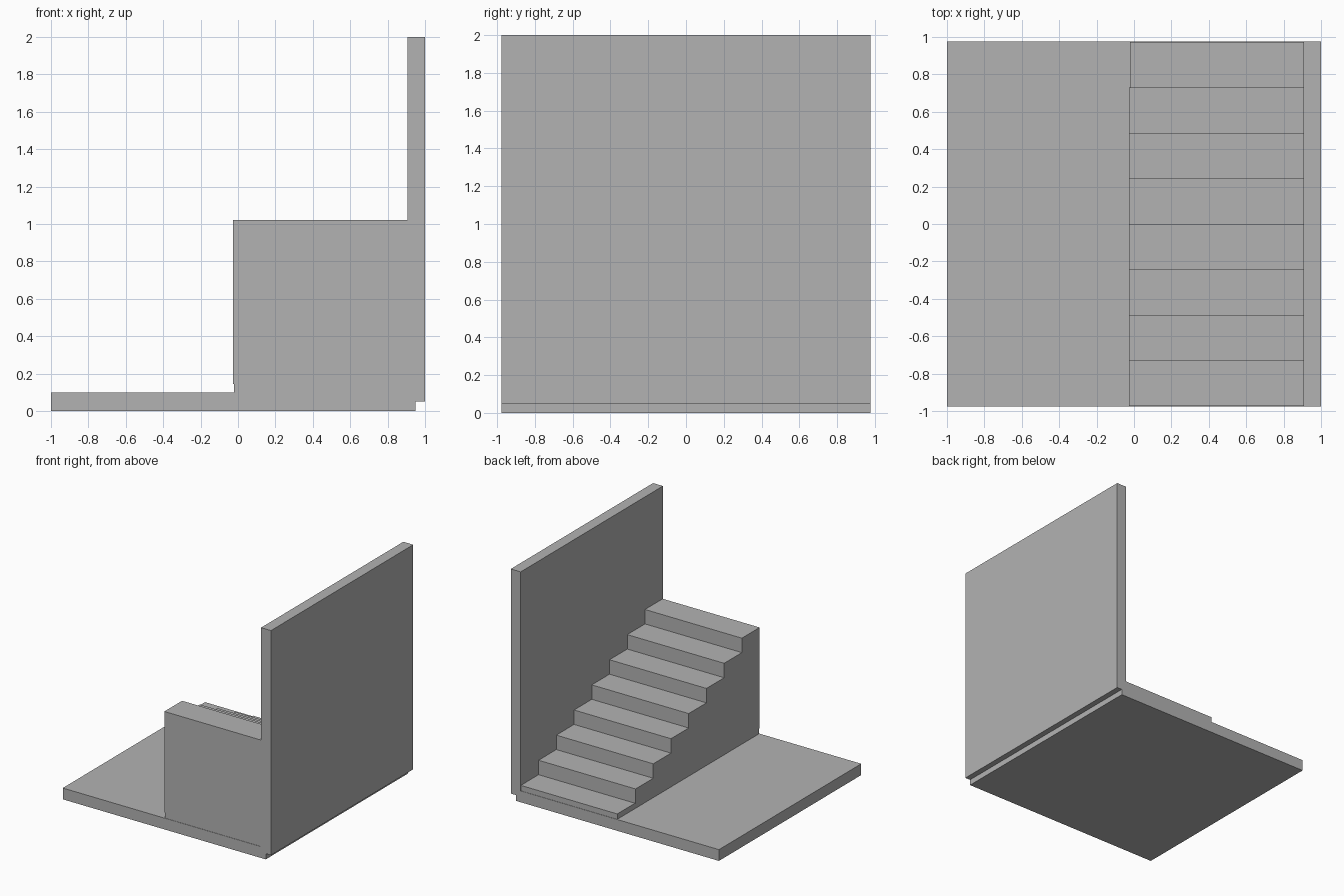
import bpy, bmesh

if "Cube" in bpy.data.objects:
    bpy.data.objects.remove(bpy.data.objects["Cube"])

grey = bpy.data.materials.new("plain grey")
grey.diffuse_color = (0.45, 0.45, 0.45, 1)
grey.use_nodes = True
grey.node_tree.nodes["Principled BSDF"].inputs["Base Color"].default_value = grey.diffuse_color


def finish(name, bm):
    bmesh.ops.recalc_face_normals(bm, faces=bm.faces[:])
    mesh = bpy.data.meshes.new(name)
    bm.to_mesh(mesh)
    bm.free()
    mesh.materials.append(grey)
    bpy.context.collection.objects.link(bpy.data.objects.new(name, mesh))


def extrude_x(name, profile, x0, x1):
    """Extrude a closed (y, z) outline from x0 to x1."""
    bm = bmesh.new()
    face = bm.faces.new([bm.verts.new((x0, y, z)) for y, z in profile])
    ext = bmesh.ops.extrude_face_region(bm, geom=[face])
    moved = [v for v in ext["geom"] if isinstance(v, bmesh.types.BMVert)]
    bmesh.ops.translate(bm, verts=moved, vec=(x1 - x0, 0, 0))
    finish(name, bm)


def slab(name, x0, x1, half_y, z0, z1):
    extrude_x(name, [(-half_y, z0), (half_y, z0), (half_y, z1), (-half_y, z1)], x0, x1)


HALF = 0.976           # half depth of floor and wall
STAIR_HALF = 0.973     # half depth of the staircase
STEPS = 8
FIRST, TOP = 0.145, 1.022

# Floor and the wall that overhangs its right edge
slab("floor", -1.0, 0.95, HALF, 0.0, 0.098)
slab("wall", 0.905, 1.0, HALF, 0.05, 2.0)

# Lowest step runs under the whole flight, slightly narrower
slab("stair_base", -0.021, 0.91, STAIR_HALF, 0.06, FIRST)

# Flight of steps climbing from the back to the front
run = 2 * STAIR_HALF / STEPS
rise = (TOP - FIRST) / (STEPS - 1)
outline = [(-STAIR_HALF, FIRST)]
for i in range(STEPS - 1):
    z = TOP - i * rise
    outline += [(-STAIR_HALF + i * run, z), (-STAIR_HALF + (i + 1) * run, z)]
outline.append((STAIR_HALF - run, FIRST))
extrude_x("stair_flight", outline, -0.026, 0.91)
